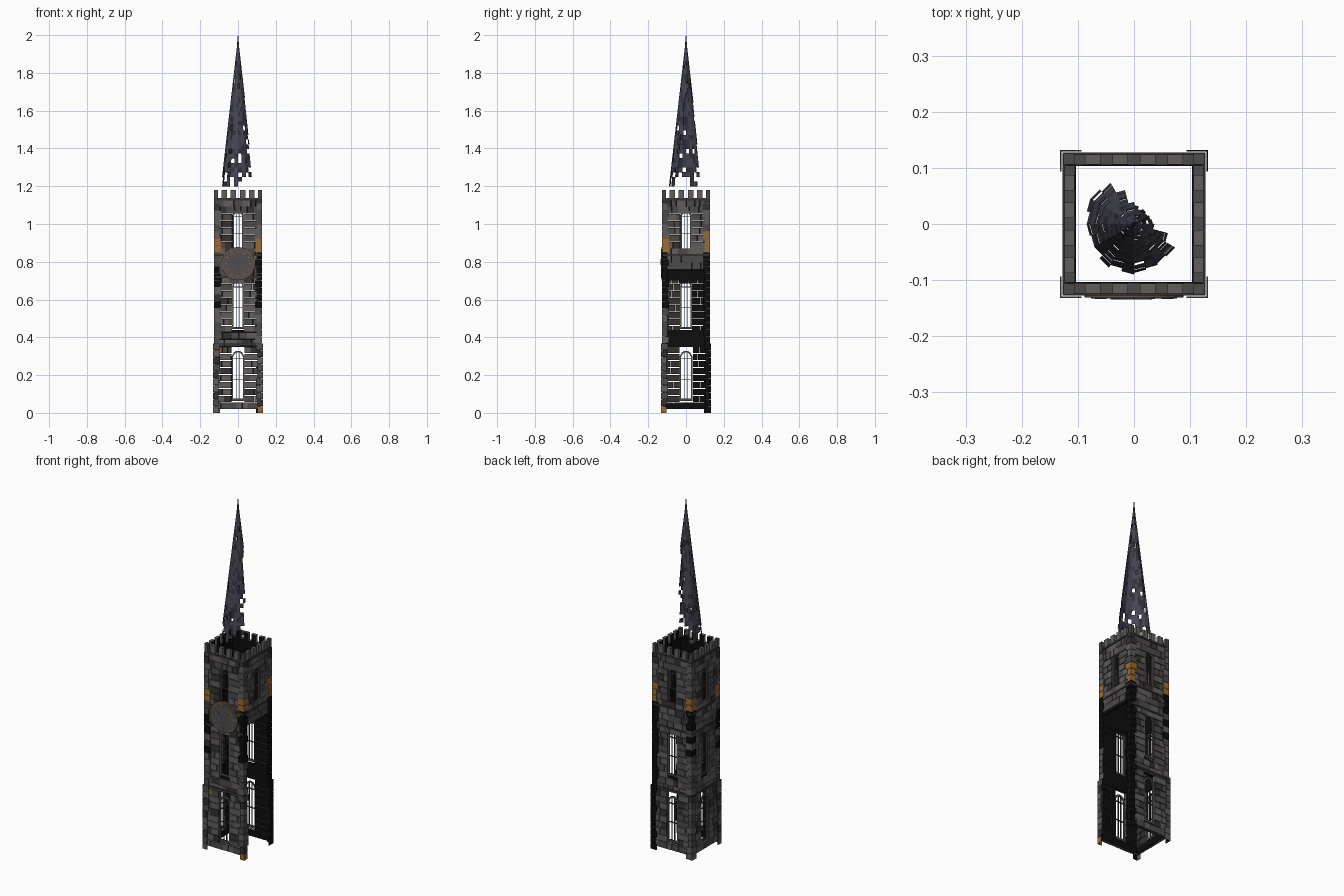
import bpy, bmesh, math, random
from mathutils import Matrix, Vector

random.seed(4)
if "Cube" in bpy.data.objects:
    bpy.data.objects.remove(bpy.data.objects["Cube"])

# Palette
COLOURS = {
    "light stone": (0.12, 0.11, 0.108), "mid stone": (0.075, 0.069, 0.067),
    "dark stone": (0.035, 0.032, 0.03), "soot": (0.004, 0.004, 0.004),
    "light slate": (0.06, 0.06, 0.09), "dark slate": (0.03, 0.03, 0.045),
    "amber wood": (0.32, 0.15, 0.035), "brown rim": (0.12, 0.085, 0.065),
    "clock grey": (0.085, 0.078, 0.075), "blue hands": (0.05, 0.07, 0.16)}
MATS = []
for name, rgb in COLOURS.items():
    m = bpy.data.materials.new(name)
    m.use_nodes = True
    m.diffuse_color = (*rgb, 1)
    m.node_tree.nodes["Principled BSDF"].inputs["Base Color"].default_value = (*rgb, 1)
    m.node_tree.nodes["Principled BSDF"].inputs["Roughness"].default_value = 0.9
    MATS.append(m)
LIGHT, MID, DARK, SOOT, SLATE, SLATE_DARK, AMBER, RIM, FACE, BLUE = range(10)


def finish(bm, name, turn=0):
    """Turn a bmesh into an object, rotated by quarter turns."""
    me = bpy.data.meshes.new(name)
    bm.to_mesh(me)
    bm.free()
    for m in MATS:
        me.materials.append(m)
    ob = bpy.data.objects.new(name, me)
    ob.rotation_euler.z = turn * math.pi / 2
    bpy.context.collection.objects.link(ob)
    return ob


def box(bm, x, y, z, mat, inner=None):
    """Box from three (low, high) ranges; inner colours the +y face."""
    mid = Vector([(a + b) / 2 for a, b in (x, y, z)])
    size = [b - a for a, b in (x, y, z)]
    new = bmesh.ops.create_cube(bm, size=1, matrix=Matrix.Translation(mid) @ Matrix.Diagonal((*size, 1)))
    for f in {f for v in new["verts"] for f in v.link_faces}:
        f.normal_update()
        f.material_index = inner if inner is not None and f.normal.y > 0.9 else mat


def bar(bm, p, q, width, y, mat):
    """Straight bar between two (x, z) points, spanning depth range y."""
    dx, dz = q[0] - p[0], q[1] - p[1]
    mat4 = (Matrix.Translation(((p[0] + q[0]) / 2, sum(y) / 2, (p[1] + q[1]) / 2))
            @ Matrix.Rotation(-math.atan2(dz, dx), 4, "Y")
            @ Matrix.Diagonal((math.hypot(dx, dz), y[1] - y[0], width, 1)))
    new = bmesh.ops.create_cube(bm, size=1, matrix=mat4)
    for f in {f for v in new["verts"] for f in v.link_faces}:
        f.material_index = mat


def stone():
    return random.choices((LIGHT, MID, DARK, AMBER), (40, 45, 14, 1))[0]


OUT, INN, ROW, TOP = 0.122, 0.104, 0.037, 1.13
# Window openings: bottom, top, half width, bottom of frame, top of arch
WINDOWS = [(0.05, 0.35, 0.035, 0.07, 0.325),
           (0.44, 0.70, 0.031, 0.45, 0.70),
           (0.87, 1.07, 0.029, 0.86, 1.07)]
SOLID = [(0.02, 0.05), (0.35, 0.44), (0.70, 0.87), (1.07, TOP)]


def wall(k):
    """Coursed masonry with window openings; the second wall has collapsed low down."""
    low = 0.75 if k == 1 else 0.02
    half = OUT if k % 2 == 0 else INN
    bm = bmesh.new()
    z = 0.02
    while z < TOP - 0.01:
        top = min(z + ROW, TOP)
        mid = (z + top) / 2
        hole = next((w[2] for w in WINDOWS if w[0] < mid < w[1]), None)
        spans = [(-half, -hole), (hole, half)] if hole else [(-half, half)]
        gap = 0.0035 if hole else 0.0015
        for a, b in spans if mid > low else []:
            u = a
            while u < b - 0.001:
                e = u + random.uniform(0.025, 0.055)
                if b - e < 0.018:
                    e = b
                inner = DARK if k == 3 and u > 0 else SOOT
                front = -OUT - random.uniform(0, 0.002)
                box(bm, (u, e - 0.0015), (front, -INN), (z, top - gap), stone(), inner)
                u = e
        z = top
    # Dark backing behind the solid bands
    for a, b in SOLID:
        if b > low:
            box(bm, (-half, half), (-0.112, -INN + 0.001), (max(a, low), b), SOOT)
    # String courses, parapet cap and merlons
    for level in (0.36, 0.715, 0.83, 1.125):
        if level > low:
            box(bm, (-0.122, 0.122), (-0.127, -0.118), (level, level + 0.01), DARK)
    box(bm, (-half, half), (-0.124, -0.105), (1.128, 1.138), MID, SOOT)
    for i in range(-2, 3):
        c = i * 0.049 + 0.0245
        if i < 2:
            box(bm, (c - 0.014, c + 0.014), (-0.124, -0.106), (1.138, 1.18), LIGHT, SOOT)
    finish(bm, "wall_" + ("front", "left", "back", "right")[k], k)


def windows(k):
    """Arched frames with mullions and transoms in every opening."""
    bm = bmesh.new()
    y = (-0.119, -0.111)
    for bottom, top, w, sill, crown in WINDOWS:
        if k == 1 and top < 0.75:
            continue
        r = w - 0.004
        spring = crown - r * 1.25
        pts = [(r * math.cos(t), spring + r * 1.25 * math.sin(t))
               for t in (math.pi * i / 10 for i in range(11))]
        for p, q in zip(pts, pts[1:]):
            bar(bm, p, q, 0.008, y, LIGHT)
            if top < crown + 0.01:    # stone filling above the arch
                vs = [bm.verts.new((x, -0.117, zz)) for x, zz in
                      (p, q, (q[0] * w / r, top), (p[0] * w / r, top))]
                bm.faces.new(vs).material_index = MID
        for s in (-1, 1):
            bar(bm, (s * r, sill), (s * r, spring), 0.008, y, LIGHT)
            bar(bm, (s * 0.009, sill), (s * 0.009, crown - 0.006), 0.003, y, DARK)
        for zz, t in ((sill, 0.012), (spring, 0.004), ((sill + spring) / 2, 0.003)):
            bar(bm, (-w, zz), (w, zz), t, y, MID)
    finish(bm, "window_frames_" + str(k + 1), k)


def quoins(k):
    """Thin L-shaped corner stones standing just proud of the walls."""
    bm = bmesh.new()
    z = 0.0
    while z < TOP:
        top = min(z + ROW, TOP)
        r = 0.132 if z < 0.36 else 0.127
        reach = r - random.choice((0.028, 0.038))
        mat = stone()
        if 0.55 < z < 0.83 and random.random() < 0.6 or k == 2 and z < 0.83:
            mat = SOOT
        if 0.84 < z < 0.92:
            mat = AMBER
        zz = (z, top - 0.002)
        # Corner on the local (-x, -y) side
        box(bm, (-r, -reach), (-r, -r + 0.003), zz, mat, SOOT)
        box(bm, (-r, -r + 0.003), (-r + 0.003, -reach), zz, mat)
        z = top
    box(bm, (-0.126, -0.106), (-0.126, -0.106), (TOP, 1.18), MID)
    finish(bm, "corner_stones_" + str(k + 1), k)


for k in range(4):
    wall(k)
    windows(k)
    quoins(k)


# Clock on the front
def disc(name, radius, y0, y1, mat):
    bm = bmesh.new()
    bmesh.ops.create_cone(bm, cap_ends=True, segments=32, radius1=radius, radius2=radius, depth=y1 - y0,
                          matrix=Matrix.Translation((0, (y0 + y1) / 2, 0.79)) @ Matrix.Rotation(math.pi / 2, 4, "X"))
    for f in bm.faces:
        f.material_index = mat
    finish(bm, name)


disc("clock_rim", 0.088, -0.131, -0.12, RIM)
disc("clock_face", 0.077, -0.1325, -0.13, FACE)
bm = bmesh.new()
for i in range(12):
    a = i * math.pi / 6
    bar(bm, *[(r * math.sin(a), 0.79 + r * math.cos(a)) for r in (0.058, 0.07)], 0.005, (-0.1335, -0.132), AMBER)
finish(bm, "hour_marks")
bm = bmesh.new()
for x, zz in ((-0.04, 0.022), (0.03, 0.018)):
    bar(bm, (0, 0.785), (x, 0.79 + zz), 0.006, (-0.1345, -0.132), BLUE)
finish(bm, "clock_hands")

# Broken spire: slate tiles on a twelve-sided cone, one side fallen away
SIDES, ROWS, BASE, APEX = 24, 32, 1.2, 1.99
bm = bmesh.new()


def on_cone(col, t):
    a = 2 * math.pi * col / SIDES
    r = 0.09 * (1 - t) * (math.cos(math.pi / 12) if col % 2 else 1)
    return Vector((r * math.cos(a), r * math.sin(a), BASE + (APEX - BASE) * t))


for col in range(SIDES):
    angle = (col + 0.5) * 360 / SIDES
    away = abs((angle - 45 + 180) % 360 - 180)
    limit = 0.035 + 0.055 * min(1, max(0, (away - 45) / 40))
    for row in range(ROWS):
        t0, t1 = row / ROWS, (row + 1) / ROWS
        radius = 0.09 * (1 - t0)
        chance = 0.2 if 3 < row < 8 else 0.12 if row < 4 else 0.04
        if radius > limit + random.uniform(-0.012, 0.004) or random.random() < chance:
            continue
        quad = [on_cone(col, t0), on_cone(col + 1, t0), on_cone(col + 1, t1), on_cone(col, t1)]
        f = bm.faces.new([bm.verts.new(v) for v in quad])
        f.material_index = random.choice((SLATE, SLATE, SLATE_DARK))
bmesh.ops.remove_doubles(bm, verts=bm.verts, dist=0.00005)
spire = finish(bm, "broken_spire")
shell = spire.modifiers.new("tile thickness", "SOLIDIFY")
shell.thickness = 0.002

# Finial at the tip
bm = bmesh.new()
bmesh.ops.create_cone(bm, cap_ends=True, segments=8, radius1=0.005, radius2=0.001, depth=0.05,
                      matrix=Matrix.Translation((0, 0, 1.975)))
for f in bm.faces:
    f.material_index = SLATE_DARK
finish(bm, "finial")
